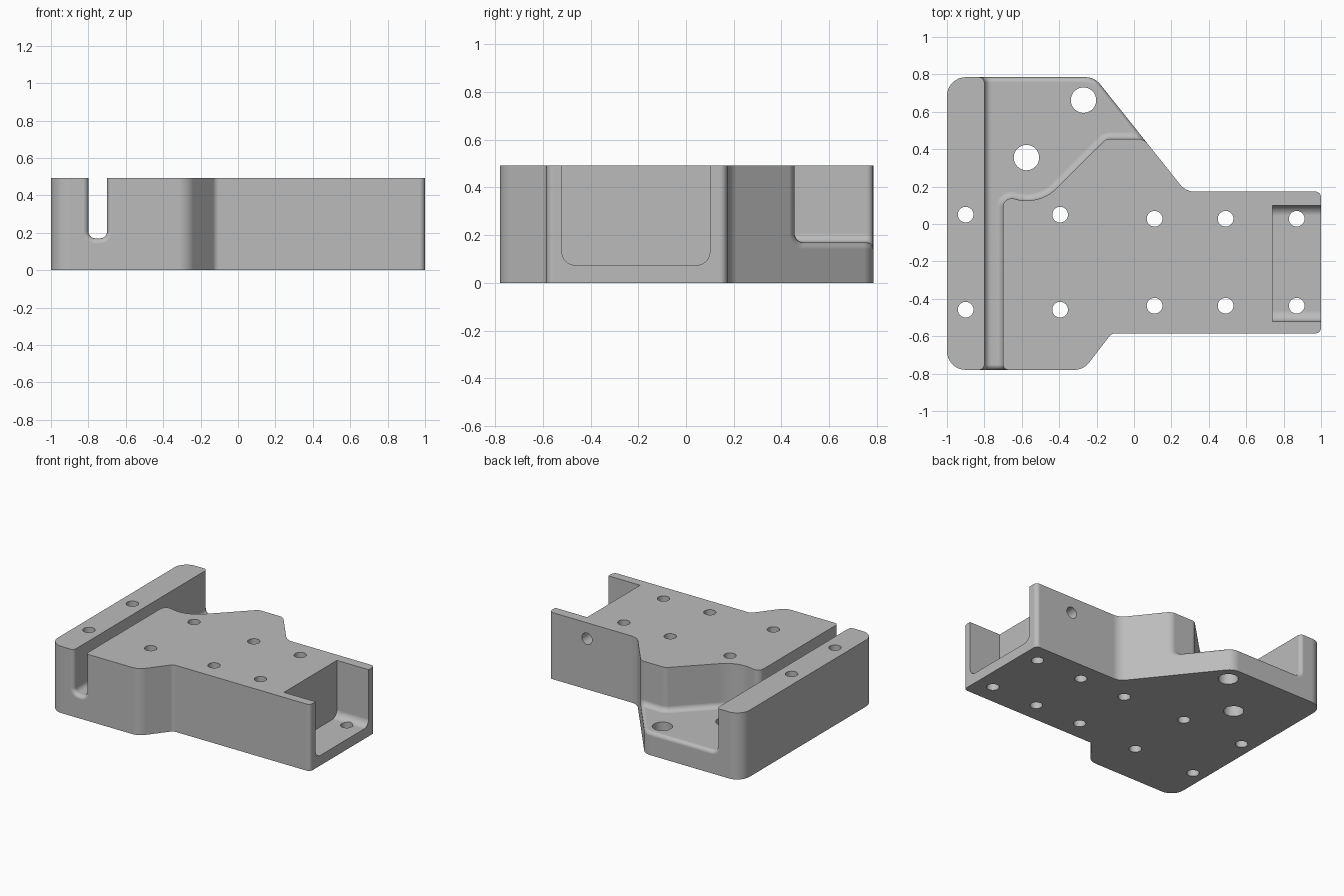
import bpy, bmesh, math
from mathutils import Vector, Matrix

if "Cube" in bpy.data.objects:
    bpy.data.objects.remove(bpy.data.objects["Cube"], do_unlink=True)

HEIGHT, FLOOR = 0.493, 0.17

grey = bpy.data.materials.new("machined grey")
grey.use_nodes = True
grey.diffuse_color = (0.5, 0.5, 0.5, 1)
grey.node_tree.nodes["Principled BSDF"].inputs["Base Color"].default_value = (0.5, 0.5, 0.5, 1)


def rounded(corners, steps=8):
    """Replace each (x, y, radius) corner by a tangent arc."""
    points = []
    for i, (x, y, r) in enumerate(corners):
        p = Vector((x, y))
        if r == 0:
            points.append(p)
            continue
        a = (Vector(corners[i - 1][:2]) - p).normalized()
        b = (Vector(corners[(i + 1) % len(corners)][:2]) - p).normalized()
        half = a.angle(b) / 2
        centre = p + (a + b).normalized() * (r / math.sin(half))
        start = p + a * (r / math.tan(half)) - centre
        end = p + b * (r / math.tan(half)) - centre
        turn = start.angle_signed(end)
        for k in range(steps + 1):
            # angle_signed is clockwise positive
            points.append(centre + Matrix.Rotation(-turn * k / steps, 2) @ start)
    return points


def make_object(name, bm):
    bmesh.ops.recalc_face_normals(bm, faces=bm.faces[:])
    mesh = bpy.data.meshes.new(name)
    bm.to_mesh(mesh)
    bm.free()
    mesh.materials.append(grey)
    obj = bpy.data.objects.new(name, mesh)
    bpy.context.collection.objects.link(obj)
    return obj


def prism(name, outline, low, high, fillet=0):
    """Extrude an outline upwards, optionally rounding its lower rim."""
    bm = bmesh.new()
    base = bm.faces.new([bm.verts.new((p.x, p.y, low)) for p in outline])
    rim = list(base.edges)
    top = bmesh.ops.extrude_face_region(bm, geom=[base], use_keep_orig=True)["geom"]
    bmesh.ops.translate(bm, vec=(0, 0, high - low),
                        verts=[v for v in top if isinstance(v, bmesh.types.BMVert)])
    bmesh.ops.recalc_face_normals(bm, faces=bm.faces[:])
    if fillet:
        bmesh.ops.bevel(bm, geom=rim, offset=fillet, segments=6, profile=0.5,
                        affect='EDGES', clamp_overlap=False)
    return make_object(name, bm)


def cylinder(name, radius, depth, matrix):
    bm = bmesh.new()
    bmesh.ops.create_cone(bm, cap_ends=True, segments=32, radius1=radius,
                          radius2=radius, depth=depth, matrix=matrix)
    return make_object(name, bm)


def cut(target, cutter):
    cutter.hide_render = True
    mod = target.modifiers.new("cut", 'BOOLEAN')
    mod.operation, mod.solver, mod.object = 'DIFFERENCE', 'EXACT', cutter
    bpy.context.view_layer.objects.active = target
    bpy.ops.object.modifier_apply(modifier=mod.name)
    bpy.data.objects.remove(cutter, do_unlink=True)


# Main block
block = prism("bracket_block", rounded([
    (-1, -0.78, 0.1), (-0.27, -0.78, 0.1), (-0.12, -0.585, 0.04), (1, -0.585, 0.03),
    (1, 0.173, 0.03), (0.277, 0.173, 0.1), (-0.211, 0.785, 0.1), (-1, 0.785, 0.1)]),
    0, HEIGHT)

# Slot and stepped recess, curving around the larger bore
sweep = [math.radians(255 + 6 * k) for k in range(11)]
curve = [(-0.575 + 0.23 * math.cos(a), 0.355 + 0.23 * math.sin(a), 0) for a in sweep]
recess = rounded([(-0.8, -1, 0), (-0.7, -1, 0), (-0.7, 0.15, 0.045)] + curve +
                 [(-0.149, 0.455, 0.05), (0.4, 0.455, 0), (0.4, 1, 0), (-0.8, 1, 0)])
cut(block, prism("recess_cutter", recess, FLOOR, 0.7, fillet=0.038))

# Rounded lip where the recess breaks through the outer walls
bm = bmesh.new()
bm.from_mesh(block.data)
bmesh.ops.remove_doubles(bm, verts=bm.verts[:], dist=0.0001)
lip = []
for e in bm.edges:
    mid = (e.verts[0].co + e.verts[1].co) / 2
    if 0.15 < mid.z < HEIGHT - 0.001 and e.is_manifold and e.calc_face_angle_signed() > 0.5:
        lip.append(e)
bmesh.ops.bevel(bm, geom=lip, offset=0.028, segments=4, profile=0.5,
                affect='EDGES', clamp_overlap=False)
bm.to_mesh(block.data)
bm.free()

# Open pocket in the narrow end
pocket = prism("pocket_cutter", rounded([
    (-0.52, 0.075, 0.055), (0.1, 0.075, 0.055), (0.1, 0.8, 0), (-0.52, 0.8, 0)]), 0.74, 1.2)
# profile (y, z) extruded along x
pocket.data.transform(Matrix(((0, 0, 1, 0), (1, 0, 0, 0), (0, 1, 0, 0), (0, 0, 0, 1))))
cut(block, pocket)

# Vertical bolt holes and the two larger bores
holes = [(x, y, 0.042) for x in (-0.9, -0.395) for y in (0.05, -0.458)]
holes += [(x, y, 0.042) for x in (0.11, 0.49, 0.87) for y in (0.028, -0.437)]
holes += [(-0.27, 0.662, 0.068), (-0.575, 0.355, 0.068)]
for x, y, r in holes:
    cut(block, cylinder("hole_cutter", r, 2, Matrix.Translation((x, y, 0))))

# Blind hole in the back wall
cut(block, cylinder("side_hole_cutter", 0.042, 0.4,
                    Matrix.Translation((0.69, 0.173, 0.375)) @ Matrix.Rotation(math.pi / 2, 4, 'X')))

# Smooth fillets, flat faces kept flat
bpy.ops.object.select_all(action='DESELECT')
block.select_set(True)
bpy.context.view_layer.objects.active = block
bpy.ops.object.shade_smooth_by_angle(angle=math.radians(30))
weighted = block.modifiers.new("flat faces", 'WEIGHTED_NORMAL')
weighted.keep_sharp = True
weighted.weight = 100
